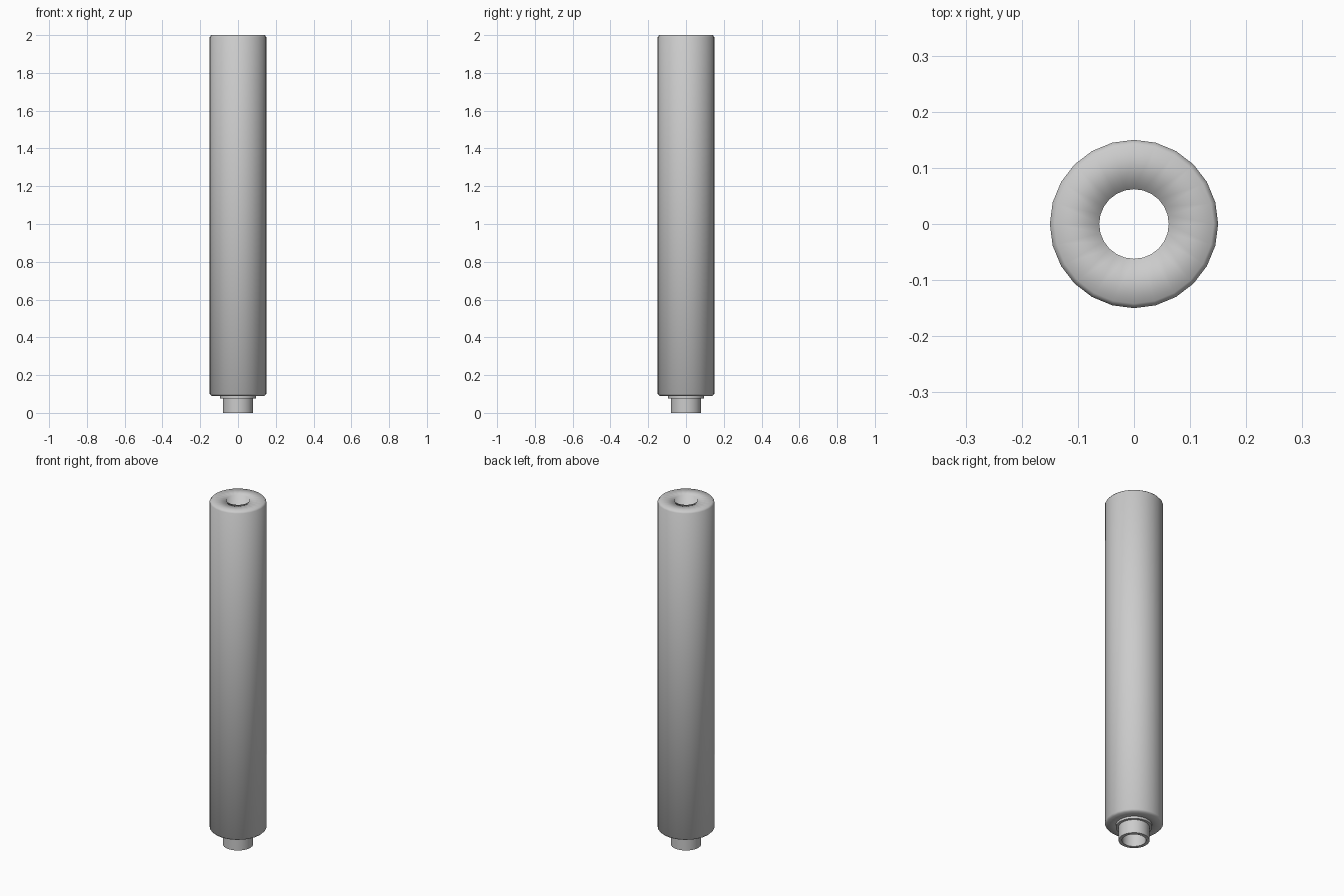
import bpy, bmesh, math

if "Cube" in bpy.data.objects:
    bpy.data.objects.remove(bpy.data.objects["Cube"])

SIDES = 24
BORE = 0.062

grey = bpy.data.materials.new("metal_grey")
grey.diffuse_color = (0.6, 0.6, 0.6, 1)
grey.use_nodes = True
grey.node_tree.nodes["Principled BSDF"].inputs["Base Color"].default_value = grey.diffuse_color


def lathe(name, profile, angle=None):
    """Revolve a closed (radius, z) profile around z."""
    bm = bmesh.new()
    rings = []
    for i in range(SIDES):
        a = 2 * math.pi * i / SIDES
        rings.append([bm.verts.new((r * math.cos(a), r * math.sin(a), z)) for r, z in profile])
    n = len(profile)
    for i in range(SIDES):
        r0, r1 = rings[i], rings[(i + 1) % SIDES]
        for j in range(n):
            k = (j + 1) % n
            bm.faces.new((r0[j], r1[j], r1[k], r0[k]))
    bmesh.ops.recalc_face_normals(bm, faces=bm.faces)
    for f in bm.faces:
        f.smooth = True
    if angle is not None:
        for e in bm.edges:
            e.smooth = e.calc_face_angle(0) < math.radians(angle)
    me = bpy.data.meshes.new(name)
    bm.to_mesh(me)
    bm.free()
    me.materials.append(grey)
    ob = bpy.data.objects.new(name, me)
    bpy.context.collection.objects.link(ob)
    return ob


# Long tube with chamfered rims, softly shaded across its end faces
lathe("main_tube", [(BORE, 0.09), (0.14, 0.09), (0.15, 0.1),
                    (0.15, 1.99), (0.142, 2.0), (BORE, 2.0)])

# Thin collar and threaded neck below the tube, bored through
lathe("neck", [(BORE, 0.0), (0.08, 0.0), (0.08, 0.077), (0.094, 0.077),
               (0.094, 0.09), (BORE, 0.09)], 40)
